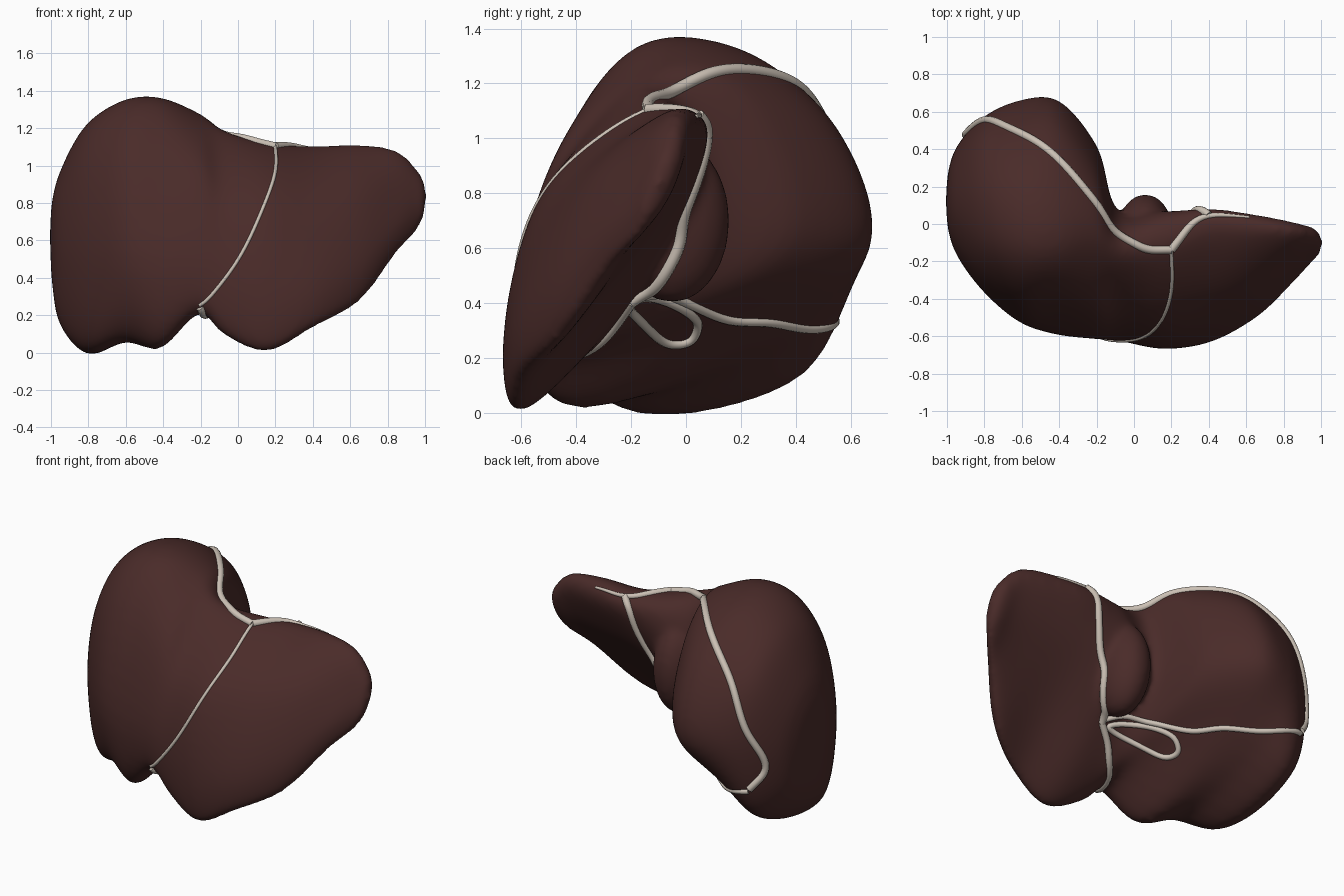
import bpy, bmesh
from mathutils import Vector, Matrix
from mathutils.bvhtree import BVHTree

if "Cube" in bpy.data.objects:
    bpy.data.objects.remove(bpy.data.objects["Cube"])


def material(name, color):
    m = bpy.data.materials.new(name)
    m.diffuse_color = color
    m.use_nodes = True
    m.node_tree.nodes["Principled BSDF"].inputs["Base Color"].default_value = m.diffuse_color
    return m


def catmull(p0, p1, p2, p3, t):
    """Centripetal Catmull-Rom point between p1 and p2."""
    k0 = 0.0
    k1 = k0 + max((p1 - p0).length, 1e-5) ** 0.5
    k2 = k1 + max((p2 - p1).length, 1e-5) ** 0.5
    k3 = k2 + max((p3 - p2).length, 1e-5) ** 0.5
    k = k1 + (k2 - k1) * t
    mix = lambda a, b, u, v: a * ((v - k) / (v - u)) + b * ((k - u) / (v - u))
    a1, a2, a3 = mix(p0, p1, k0, k1), mix(p1, p2, k1, k2), mix(p2, p3, k2, k3)
    return mix(mix(a1, a2, k0, k2), mix(a2, a3, k1, k3), k1, k2)


def smooth_path(pts, steps, closed=False):
    pts = [Vector(p) for p in pts]
    n, out = len(pts), []
    for i in range(n if closed else n - 1):
        if closed:
            q = [pts[(i + j) % n] for j in (-1, 0, 1, 2)]
        else:
            before = pts[i - 1] if i else pts[0] * 2 - pts[1]
            after = pts[i + 2] if i + 2 < n else pts[-1] * 2 - pts[-2]
            q = [before, pts[i], pts[i + 1], after]
        out += [catmull(*q, s / steps) for s in range(steps)]
    return out if closed else out + [pts[-1]]


# Cross-sections (y, z) at each x:
# lower edge, front, front shoulder, top, crown, back shoulder, rear, underside
right_lobe = [
    (-.95, [(-.04, .16), (-.16, .5), (-.1, .84), (.03, .96), (.17, .96), (.34, .82), (.41, .54), (.33, .26)]),
    (-.8, [(-.22, .02), (-.365, .45), (-.27, 1.0), (-.09, 1.2), (.18, 1.215), (.47, 1.0), (.575, .56), (.43, .14)]),
    (-.6, [(-.36, .075), (-.53, .45), (-.37, 1.1), (-.13, 1.335), (.21, 1.31), (.54, 1.02), (.66, .6), (.4, .25)]),
    (-.42, [(-.46, .03), (-.59, .42), (-.38, 1.11), (-.13, 1.35), (.21, 1.31), (.54, 1.04), (.66, .62), (.3, .32)]),
    (-.2, [(-.56, .22), (-.615, .42), (-.44, 1.0), (-.1, 1.265), (.12, 1.24), (.31, 1.05), (.41, .65), (.03, .38)]),
    (-.08, [(-.57, .1), (-.625, .35), (-.5, .83), (-.15, 1.19), (-.05, 1.15), (.03, 1.0), (.06, .72), (-.16, .4)]),
]
left_lobe = [
    (.15, [(-.62, .005), (-.665, .28), (-.51, .82), (-.16, 1.11), (-.03, 1.11), (.05, 1.04), (.05, .8), (-.25, .36)]),
    (.4, [(-.6, .13), (-.63, .32), (-.43, .83), (-.1, 1.08), (.02, 1.1), (.08, 1.04), (.0, .8), (-.28, .45)]),
    (.65, [(-.47, .27), (-.5, .42), (-.34, .85), (-.1, 1.08), (.0, 1.11), (.05, 1.04), (-.03, .82), (-.23, .55)]),
    (.85, [(-.29, .53), (-.31, .64), (-.21, .88), (-.1, 1.04), (-.03, 1.08), (.01, 1.02), (-.04, .84), (-.15, .67)]),
    (.96, [(-.18, .65), (-.19, .74), (-.14, .88), (-.09, .96), (-.05, .98), (-.02, .93), (-.04, .83), (-.11, .71)]),
]
sections = [[Vector((x, *p)) for p in pts] for x, pts in right_lobe + left_lobe]


def end_cap(sec, x, f):
    c = sum(sec, Vector()) / len(sec)
    return [Vector((x, c.y + (p.y - c.y) * f, c.z + (p.z - c.z) * f)) for p in sec]


first, last = sections[0], sections[-1]
sections = ([end_cap(first, -1.005, .08), end_cap(first, -.993, .55)] + sections
            + [end_cap(last, .995, .6), end_cap(last, 1.01, .08)])

# Liver body: loft through the sections, with the tail lobe fused in behind
rails = [smooth_path(r, 6) for r in zip(*sections)]
bm = bmesh.new()
rings = [[bm.verts.new(p) for p in smooth_path(ring, 7, True)] for ring in zip(*rails)]
for a, b in zip(rings, rings[1:]):
    for j in range(len(a)):
        k = (j + 1) % len(a)
        bm.faces.new((a[j], a[k], b[k], b[j]))
bm.faces.new(rings[0])
bm.faces.new(rings[-1])
bmesh.ops.create_uvsphere(bm, u_segments=32, v_segments=20, radius=1,
                          matrix=Matrix.LocRotScale(Vector((.06, -.05, .7)), None, Vector((.15, .21, .3))))
bmesh.ops.recalc_face_normals(bm, faces=bm.faces)
mesh = bpy.data.meshes.new("liver_body")
bm.to_mesh(mesh)
bm.free()
liver = bpy.data.objects.new("liver_body", mesh)
bpy.context.collection.objects.link(liver)
mesh.materials.append(material("liver_brown", (.068, .024, .022, 1)))
rm = liver.modifiers.new("fuse", 'REMESH')
rm.mode, rm.voxel_size, rm.use_smooth_shade = 'VOXEL', .018, True
sm = liver.modifiers.new("soften", 'SMOOTH')
sm.factor, sm.iterations = .5, 16

# Ligaments: bands laid onto the liver surface
tree = BVHTree.FromObject(liver, bpy.context.evaluated_depsgraph_get())
cream = material("ligament_cream", (.6, .53, .46, 1))


def ligament(name, pts, radius, closed=False, taper=False):
    path = [tree.find_nearest(p)[0] for p in smooth_path(pts, 10, closed)]
    for _ in range(6):
        inner = [(a + b * 2 + c) / 4 for a, b, c in zip(path, path[1:], path[2:])]
        path = [path[0]] + inner + [path[-1]]
    cu = bpy.data.curves.new(name, 'CURVE')
    cu.dimensions, cu.bevel_depth, cu.bevel_resolution, cu.use_fill_caps = '3D', radius, 3, True
    sp = cu.splines.new('POLY')
    sp.points.add(len(path) - 1)
    for i, p in enumerate(path):
        sp.points[i].co = (*p, 1)
        if taper:
            sp.points[i].radius = 1 - .7 * i / len(path)
    sp.use_cyclic_u, sp.use_smooth = closed, True
    cu.materials.append(cream)
    bpy.context.collection.objects.link(bpy.data.objects.new(name, cu))


ligament("falciform_ligament", [(.2, -.14, 1.11), (.21, -.4, 1), (.11, -.57, .72), (0, -.63, .5),
                                (-.14, -.63, .31), (-.21, -.61, .24)], .01)
ligament("coronary_ligament", [(.2, -.14, 1.11), (.05, -.13, 1.14), (-.1, -.01, 1.2), (-.2, .13, 1.26),
                               (-.3, .26, 1.27), (-.5, .43, 1.18), (-.7, .55, 1.02), (-.82, .57, .75),
                               (-.9, .47, .5), (-.82, .53, .36)], .022)
ligament("left_triangular_ligament", [(.2, -.14, 1.11), (.33, .02, 1.1), (.43, .06, 1.1),
                                      (.62, .06, 1.1)], .023, taper=True)
ligament("venous_ligament", [(.4, .05, 1.09), (.35, .09, 1.03), (.31, .07, .87), (.24, 0, .65),
                             (.16, -.08, .5), (.08, -.17, .38)], .022)
ligament("round_ligament", [(.08, -.17, .38), (-.04, -.3, .33), (-.16, -.5, .25), (-.21, -.61, .22)], .021)
ligament("hilum_band", [(.08, -.17, .4), (-.1, -.03, .4), (-.3, .15, .33), (-.45, .3, .36),
                        (-.66, .42, .37), (-.82, .54, .34)], .017)
ligament("gallbladder_rim", [(.03, -.18, .38), (-.13, -.15, .31), (-.29, -.07, .25), (-.36, .0, .3),
                             (-.29, .03, .36), (-.12, -.07, .4)], .017, closed=True)
